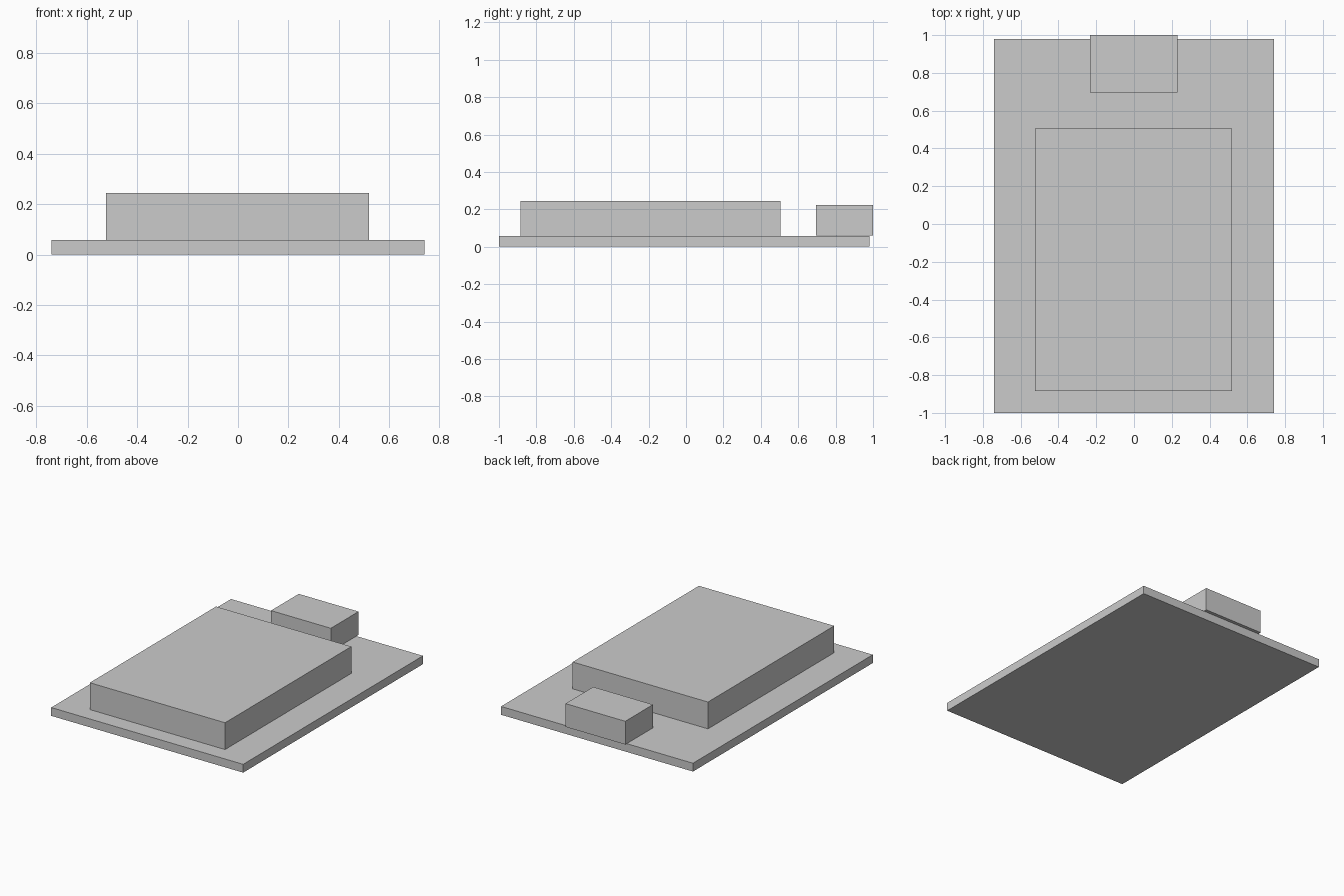
import bpy
import bmesh
from mathutils import Vector

old = bpy.data.objects.get("Cube")
if old:
    bpy.data.objects.remove(old, do_unlink=True)

# Single plain grey
grey = bpy.data.materials.new("plain_grey")
grey.use_nodes = True
colour = (0.6, 0.6, 0.6, 1)
grey.diffuse_color = colour
grey.node_tree.nodes["Principled BSDF"].inputs["Base Color"].default_value = colour


def box(name, low, high):
    """Flat-sided block between two opposite corners."""
    low, high = Vector(low), Vector(high)
    bm = bmesh.new()
    bmesh.ops.create_cube(bm, size=1)
    bmesh.ops.scale(bm, vec=high - low, verts=bm.verts)
    mesh = bpy.data.meshes.new(name)
    bm.to_mesh(mesh)
    bm.free()
    mesh.materials.append(grey)
    obj = bpy.data.objects.new(name, mesh)
    obj.location = (low + high) / 2
    bpy.context.collection.objects.link(obj)
    return obj


# Thin base board
box("base_board", (-0.74, -1.0, 0), (0.74, 0.98, 0.058))

# Large raised block towards the front
box("main_block", (-0.523, -0.885, 0.058), (0.52, 0.505, 0.245))

# Small connector block, overhanging the back edge
box("rear_connector", (-0.232, 0.695, 0.06), (0.229, 1.0, 0.222))
